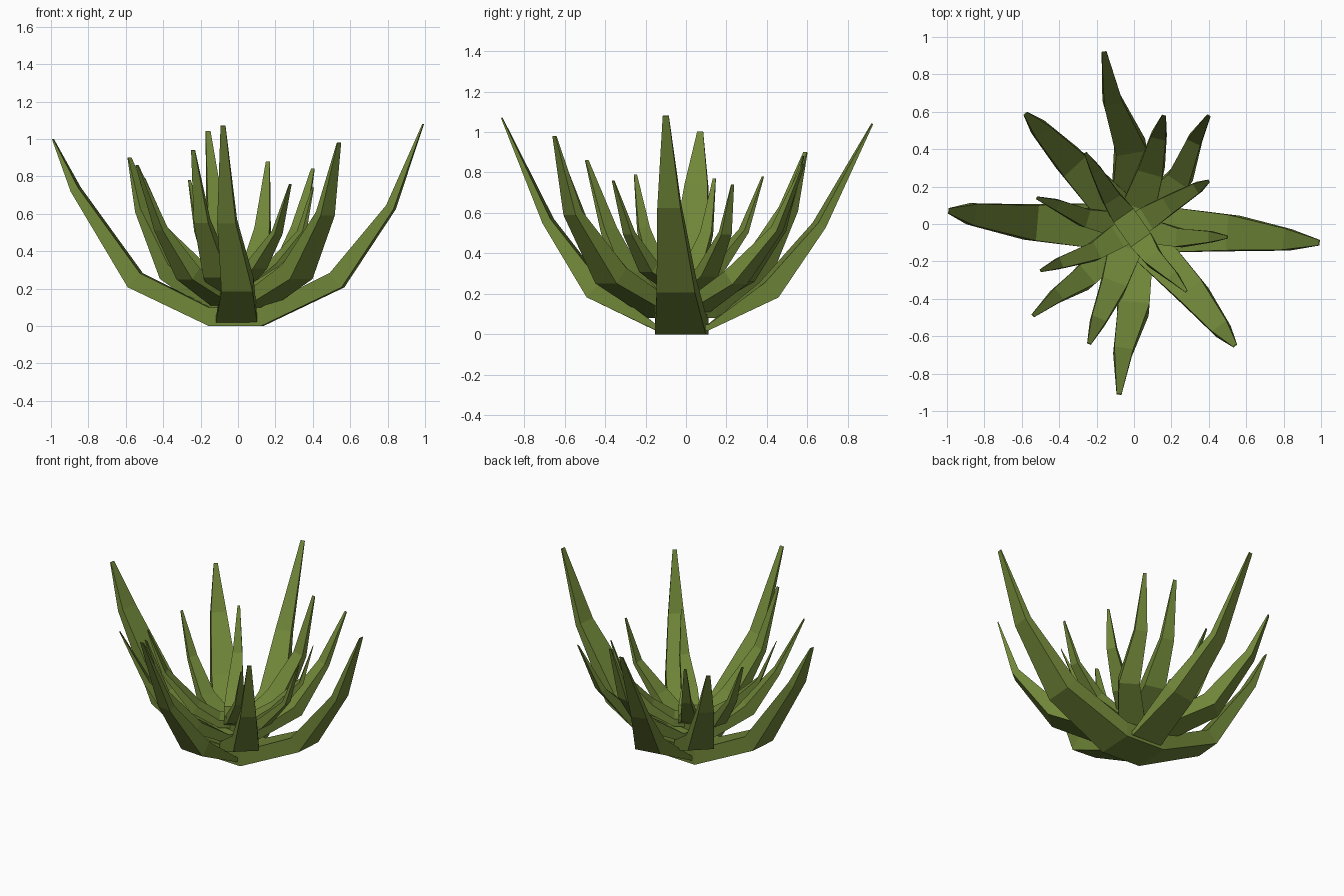
import bpy, bmesh
from math import cos, sin, radians
from mathutils import Vector

cube = bpy.data.objects.get("Cube")
if cube:
    bpy.data.objects.remove(cube, do_unlink=True)

# One flat leaf colour
green = bpy.data.materials.new("leaf_green")
green.use_nodes = True
colour = (0.162, 0.239, 0.04, 1)
green.diffuse_color = colour
green.node_tree.nodes["Principled BSDF"].inputs["Base Color"].default_value = colour

UP = Vector((0, 0, 1))
CENTRE = Vector((-0.01, -0.02, 0))


def leaf_path(axis, elbow, mid, tip):
    """Elbow, middle and tip centres of one leaf leaving the hub along axis."""
    tip = Vector(tip)
    side = UP.cross(axis)
    drift = (tip - CENTRE).dot(side)
    points = [CENTRE + axis * elbow[0] + UP * elbow[1],
              CENTRE + axis * mid[0] + side * drift * 0.7 + UP * mid[1],
              tip]
    return points


def leaf_pair(name, angle, hub, width, thick, elbow, leaves):
    """Two opposite leaves sharing a flat hub, swept with a rectangular section."""
    hub_z, hub_half, hub_thick = hub
    axis = Vector((cos(radians(angle)), sin(radians(angle)), 0))
    ends = [leaf_path(a, elbow, mid, tip)
            for a, (mid, tip) in zip((axis, -axis), leaves)]
    hub_mid = CENTRE + UP * (hub_z + hub_thick / 2)
    path = ends[1][::-1] + [hub_mid - axis * hub_half, hub_mid + axis * hub_half] + ends[0]
    widths = [width * f for f in (0.12, 0.46, 0.76, 1)]
    thicks = [thick * f for f in (0.06, 0.45, 1)] + [hub_thick]
    widths += widths[::-1]
    thicks += thicks[::-1]

    bm = bmesh.new()
    rings = []
    last = len(path) - 1
    for i, p in enumerate(path):
        if i in (3, 4):
            tangent = axis
        else:
            before = (p - path[max(i - 1, 0)]).normalized()
            after = (path[min(i + 1, last)] - p).normalized()
            tangent = (before + after).normalized()
        side = UP.cross(tangent).normalized()
        normal = tangent.cross(side)
        w, t = side * widths[i] / 2, normal * thicks[i] / 2
        rings.append([bm.verts.new(p + o) for o in (-w - t, w - t, w + t, -w + t)])
    for a, b in zip(rings, rings[1:]):
        for k in range(4):
            n = (k + 1) % 4
            bm.faces.new((a[k], a[n], b[n], b[k]))
    bm.faces.new(rings[0])
    bm.faces.new(rings[-1])
    bmesh.ops.recalc_face_normals(bm, faces=bm.faces)
    mesh = bpy.data.meshes.new(name)
    bm.to_mesh(mesh)
    bm.free()
    mesh.materials.append(green)
    bpy.context.collection.objects.link(bpy.data.objects.new(name, mesh))


# Large outer leaves: sideways, then front and back
leaf_pair("outer_side_leaves", -3, (0, 0.14, 0.1), 0.25, 0.1, (0.54, 0.245),
          [((0.83, 0.635), (0.99, -0.1, 1.08)), ((0.86, 0.73), (-0.99, 0.07, 1))])
leaf_pair("outer_front_back_leaves", 91, (0.02, 0.13, 0.03), 0.22, 0.1, (0.43, 0.22),
          [((0.68, 0.54), (-0.16, 0.92, 1.04)), ((0.66, 0.56), (-0.08, -0.91, 1.07))])

# Middle leaves on the diagonals
leaf_pair("middle_diagonal_leaves", -47, (0.08, 0.13, 0.07), 0.21, 0.1, (0.48, 0.29),
          [((0.72, 0.6), (0.54, -0.65, 0.98)), ((0.72, 0.62), (-0.58, 0.59, 0.9))])
leaf_pair("middle_cross_leaves", 46, (0.11, 0.11, 0.06), 0.17, 0.08, (0.37, 0.28),
          [((0.57, 0.52), (0.4, 0.58, 0.84)), ((0.54, 0.52), (-0.54, -0.49, 0.86))])
leaf_pair("middle_steep_leaves", 72, (0.13, 0.11, 0.06), 0.18, 0.08, (0.33, 0.29),
          [((0.51, 0.52), (0.16, 0.58, 0.88)), ((0.53, 0.56), (-0.24, -0.64, 0.94))])

# Small inner leaves
leaf_pair("inner_side_leaves", -12, (0.18, 0.1, 0.05), 0.13, 0.06, (0.26, 0.3),
          [((0.42, 0.48), (0.5, -0.07, 0.75)), ((0.42, 0.5), (-0.52, 0.14, 0.77))])
leaf_pair("inner_cross_leaves", 32, (0.2, 0.09, 0.05), 0.13, 0.06, (0.24, 0.31),
          [((0.41, 0.5), (0.4, 0.23, 0.74)), ((0.43, 0.52), (-0.5, -0.25, 0.79))])
leaf_pair("inner_diagonal_leaves", -55, (0.23, 0.08, 0.05), 0.13, 0.06, (0.2, 0.33),
          [((0.34, 0.5), (0.28, -0.36, 0.76)), ((0.36, 0.51), (-0.26, 0.38, 0.78))])
